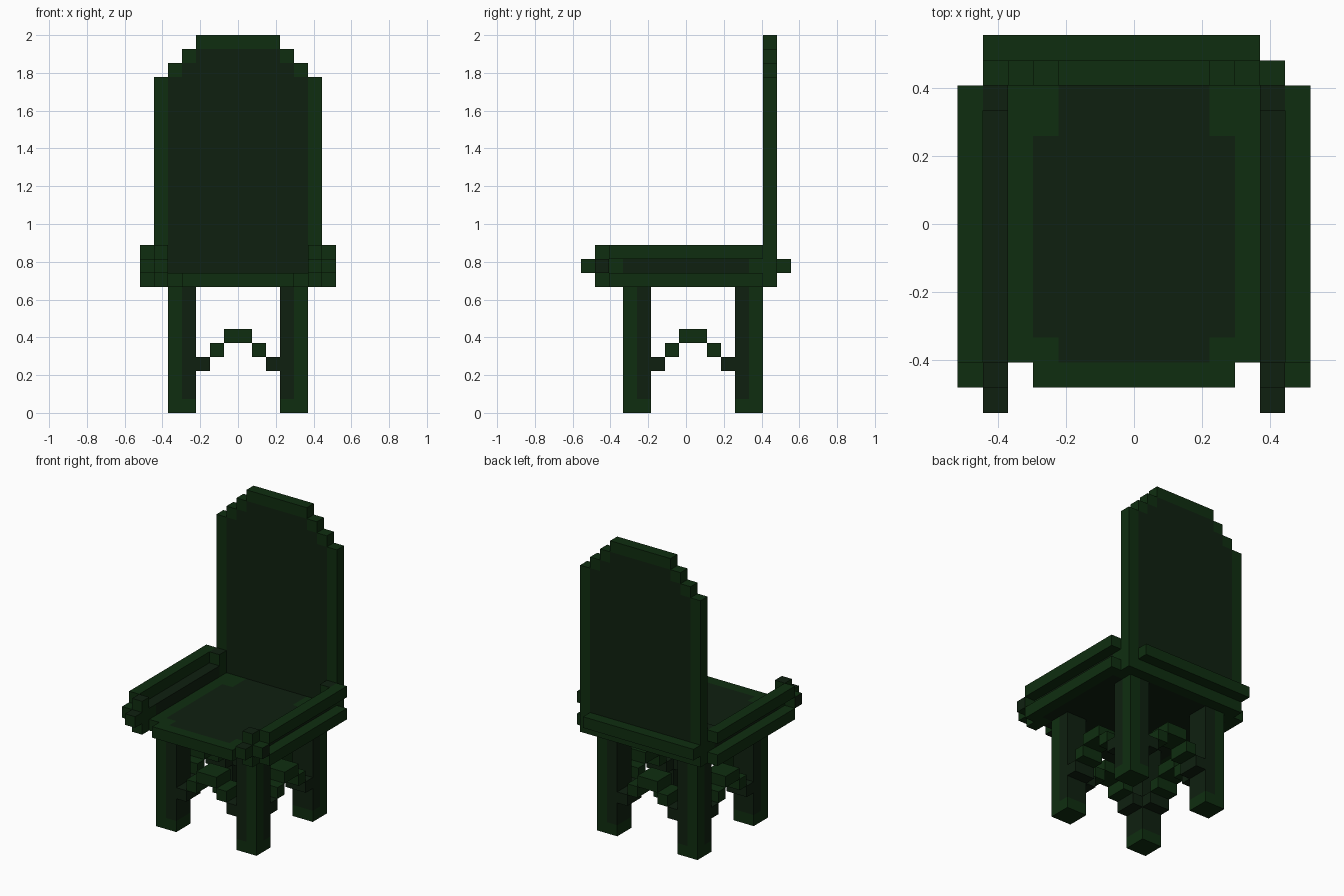
import bpy, bmesh
from mathutils import Vector

if "Cube" in bpy.data.objects:
    bpy.data.objects.remove(bpy.data.objects["Cube"])

U = 2 / 27  # edge of one block


def material(name, rgb):
    m = bpy.data.materials.new(name)
    m.diffuse_color = (*rgb, 1)
    m.use_nodes = True
    m.node_tree.nodes["Principled BSDF"].inputs["Base Color"].default_value = m.diffuse_color
    return m


MATS = [material("green", (0.0048, 0.027, 0.0050)),
        material("dark_green", (0.0048, 0.0145, 0.0050))]

# face direction -> corner offsets, counter-clockwise from outside
FACES = {
    (1, 0, 0): ((1, 0, 0), (1, 1, 0), (1, 1, 1), (1, 0, 1)),
    (-1, 0, 0): ((0, 0, 0), (0, 0, 1), (0, 1, 1), (0, 1, 0)),
    (0, 1, 0): ((0, 1, 0), (0, 1, 1), (1, 1, 1), (1, 1, 0)),
    (0, -1, 0): ((0, 0, 0), (1, 0, 0), (1, 0, 1), (0, 0, 1)),
    (0, 0, 1): ((0, 0, 1), (1, 0, 1), (1, 1, 1), (0, 1, 1)),
    (0, 0, -1): ((0, 0, 0), (0, 1, 0), (1, 1, 0), (1, 0, 0)),
}


def box(x0, x1, y0, y1, z0, z1):
    """Block cells in inclusive index ranges."""
    return {(i, j, k) for i in range(x0, x1 + 1)
            for j in range(y0, y1 + 1) for k in range(z0, z1 + 1)}


def mirror(cells):
    return {(-1 - i, j, k) for i, j, k in cells}


def build(name, cells, dark=lambda i, j, k, n: False):
    """Outer skin of a set of blocks; dark() picks the second colour."""
    bm = bmesh.new()
    for i, j, k in cells:
        for n, corners in FACES.items():
            if (i + n[0], j + n[1], k + n[2]) in cells:
                continue
            f = bm.faces.new([bm.verts.new(Vector((i + a, j - 0.5 + b, k + c)) * U)
                              for a, b, c in corners])
            f.material_index = int(dark(i, j, k, n))
    bmesh.ops.remove_doubles(bm, verts=bm.verts, dist=1e-4)
    me = bpy.data.meshes.new(name)
    bm.to_mesh(me)
    bm.free()
    for m in MATS:
        me.materials.append(m)
    ob = bpy.data.objects.new(name, me)
    bpy.context.collection.objects.link(ob)


def half(i):
    return abs(i + 0.5)  # distance of a cell's middle from the centre line


# seat with a dark cushion area and front lip
build("seat", box(-5, 4, -5, 5, 9, 9) | box(-4, 3, -6, -6, 9, 9),
      lambda i, j, k, n: n[2] < 0 or (n[2] > 0 and j > -6 and
                                      (half(i) < 3 or (half(i) < 4 and -4 <= j <= 3))))

# stepped backrest: dark panel inside a lighter rim
back = box(-6, 5, 6, 6, 9, 23)
for step, z in enumerate((24, 25, 26)):
    w = 5 - step
    back |= box(-w, w - 1, 6, 6, z, z)
build("backrest", back,
      lambda i, j, k, n: n[1] != 0 and k > 9 and half(i) < min(5, 28 - k)
      and k < 26)
build("back_rail", box(-6, 4, 7, 7, 10, 10))

# armrests: inner wall, outer rails and stepped front scroll
arm = (box(5, 5, -5, 5, 9, 10) | box(6, 6, -5, 5, 9, 9) | box(6, 6, -5, 5, 11, 11)
       | box(5, 5, 5, 5, 11, 11) | box(5, 5, -6, -6, 9, 11)
       | box(6, 6, -6, -6, 10, 10) | box(5, 5, -7, -7, 10, 10))


def arm_dark(i, j, k, n):
    if half(i) > 6:
        return j == -6 and n[0] != 0
    return -4 <= j <= 4 or n[2] > 0


build("right_armrest", arm, arm_dark)
build("left_armrest", mirror(arm), arm_dark)

# legs: lighter outer corner and foot, darker inside
for part, y0, outer in (("front", -4, -4), ("back", 4, 5)):
    leg = box(3, 4, y0, y0 + 1, 0, 8)
    rule = lambda i, j, k, n, o=outer: k > 0 and not (half(i) > 4 and j == o)
    build("right_%s_leg" % part, leg, rule)
    build("left_%s_leg" % part, mirror(leg), rule)

# arched stretchers between the legs
low_dark = lambda i, j, k, n: k == 3
for part, y0 in (("front", -4), ("back", 4)):
    arch = set()
    for s in range(3):
        step = box(2 - s, 2 - s, y0, y0 + 1, 3 + s, 3 + s)
        arch |= step | mirror(step)
    build(part + "_stretcher", arch, low_dark)
side = set()
for s in range(3):
    for y in (s - 2, 3 - s):
        side |= box(3, 4, y, y, 3 + s, 3 + s)
build("right_stretcher", side, low_dark)
build("left_stretcher", mirror(side), low_dark)
